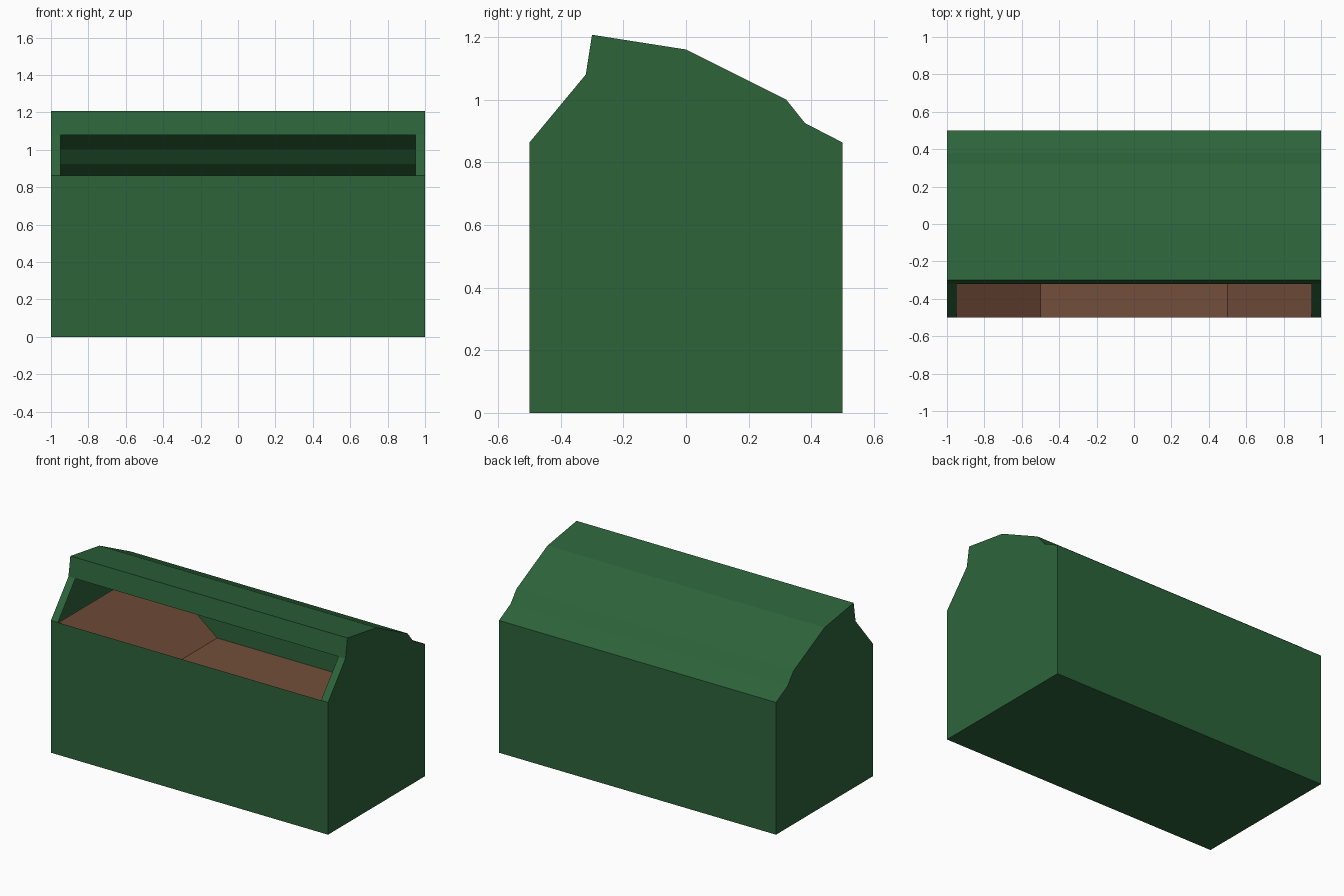
import bpy, bmesh

if "Cube" in bpy.data.objects:
    bpy.data.objects.remove(bpy.data.objects["Cube"])


def material(name, rgb):
    m = bpy.data.materials.new(name)
    m.diffuse_color = (*rgb, 1)
    m.use_nodes = True
    m.node_tree.nodes["Principled BSDF"].inputs["Base Color"].default_value = m.diffuse_color
    return m


def finish(bm, name, mat):
    mesh = bpy.data.meshes.new(name)
    bm.to_mesh(mesh)
    bm.free()
    mesh.materials.append(mat)
    obj = bpy.data.objects.new(name, mesh)
    bpy.context.collection.objects.link(obj)
    return obj


green = material("green_metal", (0.026, 0.127, 0.042))
brown = material("brown_waste", (0.17, 0.078, 0.043))

# Bin shell: side profile (y, z) swept along x
profile = [(-0.5, 0), (0.5, 0), (0.5, 0.863), (0.38, 0.925), (0.32, 1.0),
           (0, 1.16), (-0.3, 1.207), (-0.32, 1.08), (-0.5, 0.863)]
OPENING = 7          # sloped segment that carries the loading hatch
RIM = 0.95

bm = bmesh.new()
rings = {x: [bm.verts.new((x, y, z)) for y, z in profile] for x in (-1, 1)}
bm.faces.new(rings[1])
bm.faces.new(rings[-1][::-1])
n = len(profile)
for i in range(n):
    j = (i + 1) % n
    if i != OPENING:
        bm.faces.new((rings[-1][i], rings[-1][j], rings[1][j], rings[1][i]))

# Narrow rims left and right of the open hatch
for side in (-1, 1):
    inner = [bm.verts.new((side * RIM, *profile[k])) for k in (OPENING, OPENING + 1)]
    outer = [rings[side][k] for k in (OPENING, OPENING + 1)]
    quad = (outer[0], outer[1], inner[1], inner[0])
    bm.faces.new(quad if side < 0 else quad[::-1])
finish(bm, "bin_shell", green)

# Waste surface: flat middle, sloping up to both ends
bm = bmesh.new()
section = [(-RIM, 0.86), (-0.5, 0.5), (0.5, 0.5), (RIM, 0.86)]
rows = [[bm.verts.new((x, y, z)) for x, z in section] for y in (-0.5, 0.5)]
for i in range(3):
    bm.faces.new((rows[0][i], rows[0][i + 1], rows[1][i + 1], rows[1][i]))
finish(bm, "waste_fill", brown)
